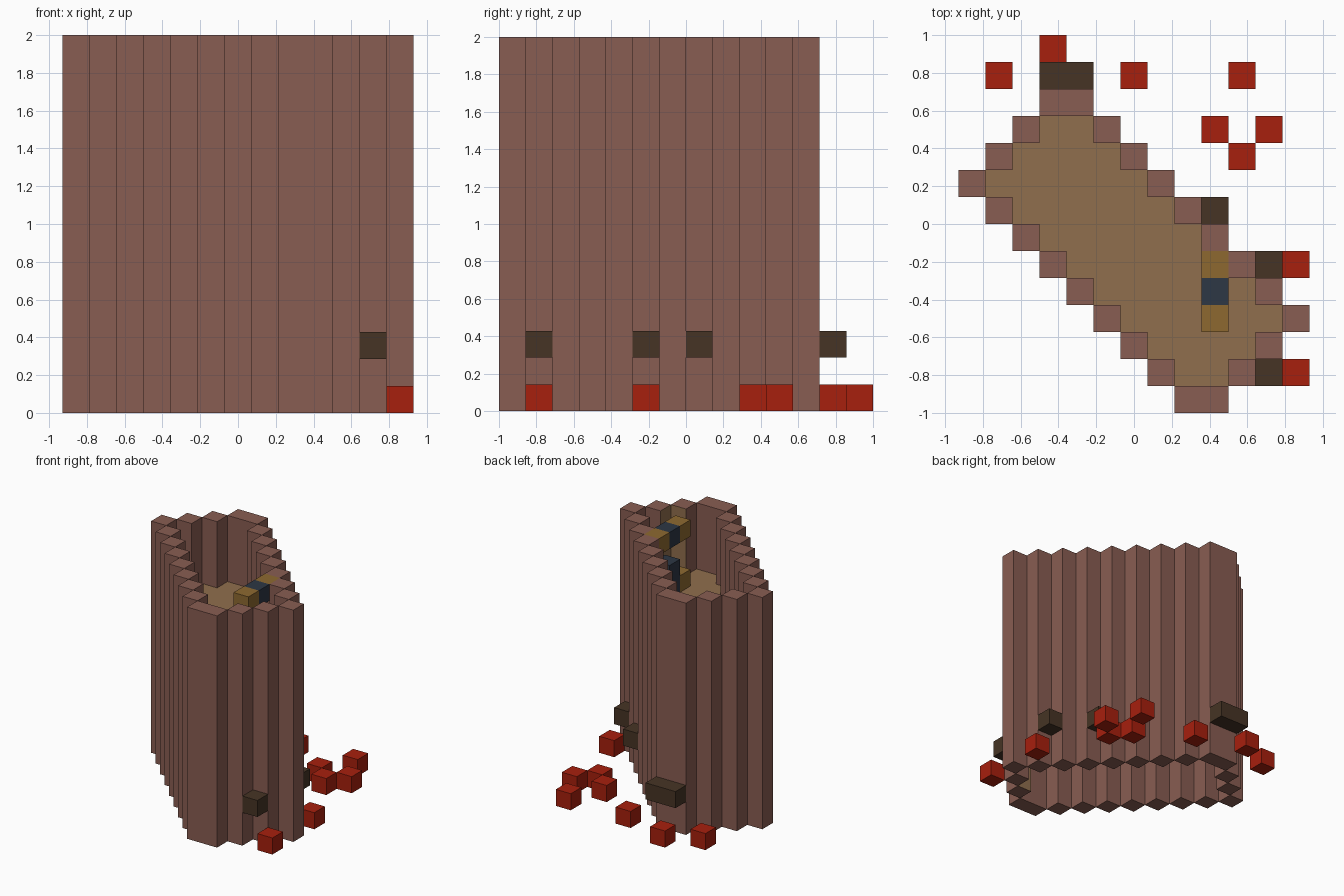
import bpy
import bmesh

cube = bpy.data.objects.get("Cube")
if cube:
    bpy.data.objects.remove(cube, do_unlink=True)

U = 1 / 7  # block size

# Plan of the blocks, back row first:
# W wall, f floor, a floor of the painted niche, D peg, R ground cube,
# G gold end of the bridge, B blue middle of the bridge
PLAN = [
    "...R.........",
    ".R.DD.R...R..",
    "...WW........",
    "..WffW...R.R.",
    ".WffffW...R..",
    "WffffffW.....",
    ".WffffffWD...",
    "..WffffffW...",
    "...WfffffGWDR",
    "....WffffBfW.",
    ".....WfffGffW",
    "......WfffaW.",
    ".......WffWDR",
    "........WW...",
]
ROWS, COLS = len(PLAN), len(PLAN[0])


def make_material(name, color):
    m = bpy.data.materials.new(name)
    m.use_nodes = True
    m.diffuse_color = (*color, 1)
    m.node_tree.nodes["Principled BSDF"].inputs["Base Color"].default_value = (*color, 1)
    return m


wall_mat = make_material("brown pink", (0.25, 0.11, 0.085))
floor_mat = make_material("tan", (0.28, 0.156, 0.075))
red_mat = make_material("red", (0.39, 0.014, 0.004))
peg_mat = make_material("dark brown", (0.061, 0.034, 0.018))
gold_mat = make_material("gold", (0.27, 0.141, 0.03))
blue_mat = make_material("slate blue", (0.026, 0.038, 0.058))


def cells_of(letters):
    return {(x, ROWS - 1 - r) for r, row in enumerate(PLAN)
            for x, ch in enumerate(row) if ch in letters}


def blocks(name, cells, low, high, mats, painted=()):
    """Extrude plan cells from level low to level high, skipping shared faces.
    Sides that face a painted cell take the second material."""
    bm = bmesh.new()

    def vert(x, y, k):
        return bm.verts.new(((x - COLS / 2) * U, (y - ROWS / 2) * U, k * U))

    for x, y in cells:
        corners = [(x, y), (x + 1, y), (x + 1, y + 1), (x, y + 1)]
        bm.faces.new([vert(*c, high) for c in corners])
        bm.faces.new([vert(*c, low) for c in reversed(corners)])
        steps = [(0, -1), (1, 0), (0, 1), (-1, 0)]
        for n, (dx, dy) in enumerate(steps):
            side = (x + dx, y + dy)
            if side in cells:
                continue
            a, b = corners[n], corners[(n + 1) % 4]
            f = bm.faces.new([vert(*a, low), vert(*b, low), vert(*b, high), vert(*a, high)])
            f.material_index = int(side in painted)
    bmesh.ops.remove_doubles(bm, verts=bm.verts, dist=U / 100)
    mesh = bpy.data.meshes.new(name)
    bm.to_mesh(mesh)
    bm.free()
    for m in mats:
        mesh.materials.append(m)
    obj = bpy.data.objects.new(name, mesh)
    bpy.context.collection.objects.link(obj)
    return obj


# Tall hollow wall, with the niche corner painted tan
blocks("outer_wall", cells_of("W"), 0, 14, [wall_mat, floor_mat], cells_of("a"))

# Raised inner floor
blocks("inner_floor", cells_of("faGB"), 9, 10, [floor_mat])

# Bridge at the rim, and the stand below it
gold, blue = cells_of("G"), cells_of("B")
blocks("bridge_ends", gold, 13, 14, [gold_mat])
blocks("bridge_middle", blue, 13, 14, [blue_mat])
blocks("stand_ends", gold, 10, 11, [gold_mat])
blocks("stand_middle", blue, 10, 12, [blue_mat])

# Pegs on the outside and loose cubes on the ground
blocks("wall_pegs", cells_of("D"), 2, 3, [peg_mat])
blocks("ground_cubes", cells_of("R"), 0, 1, [red_mat])
